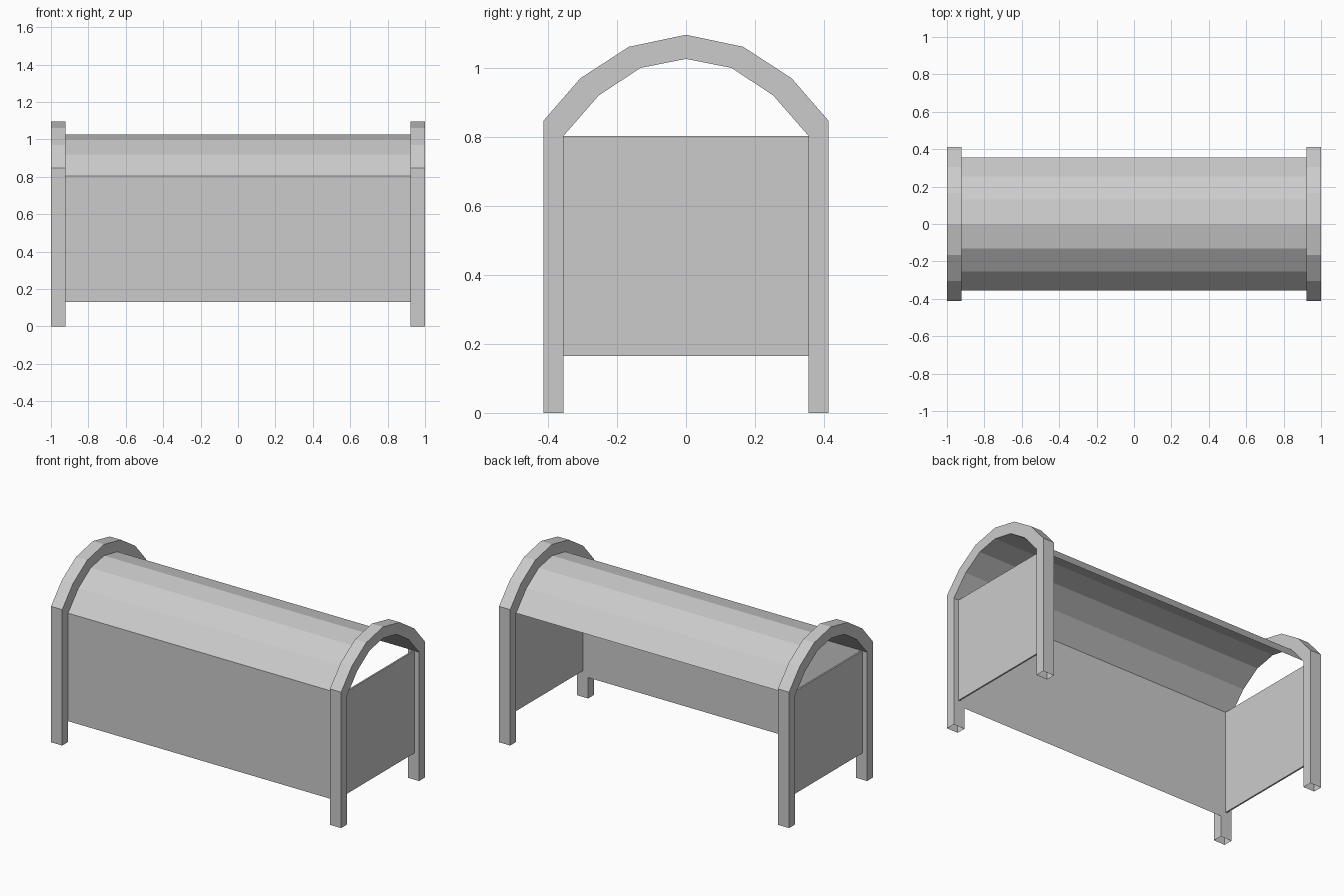
import bpy

cube = bpy.data.objects.get("Cube")
if cube:
    bpy.data.objects.remove(cube, do_unlink=True)

grey = bpy.data.materials.new("light_grey")
grey.use_nodes = True
grey.diffuse_color = (0.6, 0.6, 0.6, 1)
grey.node_tree.nodes["Principled BSDF"].inputs["Base Color"].default_value = (0.6, 0.6, 0.6, 1)

# Half profiles (y, z), from the side up to the crown
INNER = [(0.355, 0.803), (0.253, 0.92), (0.132, 1.0), (0, 1.026)]
OUTER = [(0.413, 0.847), (0.306, 0.97), (0.166, 1.061), (0, 1.096)]
END, INSIDE = 1.0, 0.923
SHEET_Y = INNER[0][0]


def arch(half):
    """Mirror a half profile into a full arch from front to back."""
    return [(-y, z) for y, z in half] + half[-2::-1]


def add_mesh(name, verts, faces):
    mesh = bpy.data.meshes.new(name)
    mesh.from_pydata(verts, [], faces)
    mesh.materials.append(grey)
    obj = bpy.data.objects.new(name, mesh)
    bpy.context.collection.objects.link(obj)
    return obj


def add_sheet(name, path):
    """Stretch a (y, z) path along x between the two end frames."""
    n = len(path)
    verts = [(x, y, z) for x in (-INSIDE, INSIDE) for y, z in path]
    add_mesh(name, verts, [(i, i + n, i + n + 1, i + 1) for i in range(n - 1)])


def add_frame(name, x0, x1):
    """Arched frame with two posts, open under the feet."""
    inner = arch([(SHEET_Y, 0)] + INNER)
    outer = arch([(OUTER[0][0], 0)] + OUTER)
    n = len(inner)
    rings = [(x0, outer), (x1, outer), (x1, inner), (x0, inner)]
    verts = [(x, y, z) for x, path in rings for y, z in path]
    faces = []
    for r in range(4):
        a, b = r * n, (r + 1) % 4 * n
        faces += [(a + i, b + i, b + i + 1, a + i + 1) for i in range(n - 1)]
    add_mesh(name, verts, faces)


def add_end_panel(name, x):
    bpy.ops.mesh.primitive_cube_add(size=1, location=(x, 0, 0.484))
    panel = bpy.context.object
    panel.name = name
    panel.scale = (0.01, 2 * SHEET_Y, 0.638)
    panel.data.materials.append(grey)


# Arched frames and end panels
add_frame("left_frame", INSIDE, END)
add_frame("right_frame", -END, -INSIDE)
add_end_panel("left_end_panel", 0.962)
add_end_panel("right_end_panel", -0.962)

# Curved roof and front wall; the back stays open
add_sheet("roof", arch(INNER))
add_sheet("front_wall", [(-SHEET_Y, 0.13), (-SHEET_Y, 0.803)])
